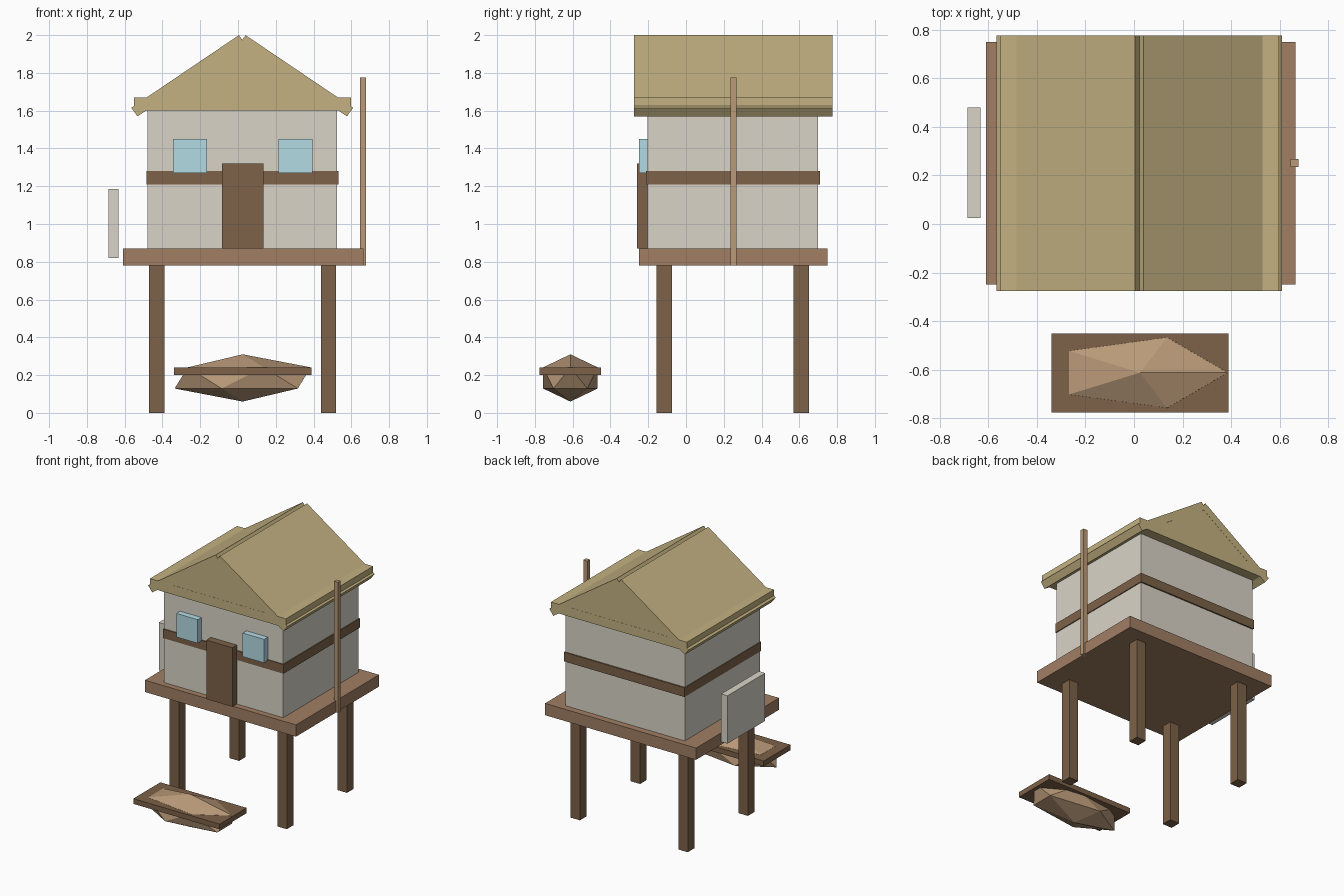
import bpy, bmesh

if "Cube" in bpy.data.objects:
    bpy.data.objects.remove(bpy.data.objects["Cube"])


def material(name, r, g, b):
    # sRGB 0-255 to linear viewport colour
    m = bpy.data.materials.new(name)
    m.diffuse_color = [(c / 255) ** 2.2 for c in (r, g, b)] + [1]
    m.use_nodes = True
    m.node_tree.nodes["Principled BSDF"].inputs["Base Color"].default_value = m.diffuse_color
    return m


DARK = material("dark_wood", 124, 98, 74)
DECK = material("deck_wood", 160, 126, 100)
LIGHT = material("light_wood", 184, 152, 120)
WALL = material("plaster", 216, 211, 198)
THATCH = material("thatch", 194, 176, 128)
GLASS = material("glass", 178, 218, 228)


def finish(name, bm, mat):
    bmesh.ops.recalc_face_normals(bm, faces=bm.faces)
    me = bpy.data.meshes.new(name)
    bm.to_mesh(me)
    bm.free()
    me.materials.append(mat)
    ob = bpy.data.objects.new(name, me)
    bpy.context.collection.objects.link(ob)
    return ob


def prism(name, profile, y0, y1, mat):
    # extrude an (x, z) outline along y
    bm = bmesh.new()
    face = bm.faces.new([bm.verts.new((x, y0, z)) for x, z in profile])
    ext = bmesh.ops.extrude_face_region(bm, geom=[face])
    verts = [v for v in ext["geom"] if isinstance(v, bmesh.types.BMVert)]
    bmesh.ops.translate(bm, verts=verts, vec=(0, y1 - y0, 0))
    return finish(name, bm, mat)


def box(name, x0, x1, y0, y1, z0, z1, mat):
    return prism(name, [(x0, z0), (x1, z0), (x1, z1), (x0, z1)], y0, y1, mat)


CX = 0.0225  # centre line of the house

# Stilts and platform
for side, x in (("left", -0.47), ("right", 0.44)):
    for end, y in (("front", -0.155), ("back", 0.57)):
        box(f"{end}_{side}_stilt", x, x + 0.08, y, y + 0.08, 0, 0.78, DARK)
box("platform", -0.61, 0.664, -0.25, 0.75, 0.78, 0.87, DECK)

# House body with trim band, door and windows
box("house_walls", -0.48, 0.525, -0.205, 0.70, 0.87, 1.61, WALL)
box("trim_band", -0.485, 0.532, -0.212, 0.71, 1.21, 1.28, DARK)
box("door", -0.085, 0.135, -0.26, -0.20, 0.87, 1.32, DARK)
for side, x in (("left", -0.345), ("right", 0.215)):
    box(f"{side}_window", x, x + 0.18, -0.25, -0.20, 1.27, 1.45, GLASS)

# Roof: flat base, gable infill and two sloping slabs
Y0, Y1 = -0.275, 0.775
box("roof_base", -0.55, 0.597, Y0, Y1, 1.60, 1.67, THATCH)
prism("gable_fill", [(CX - 0.48, 1.62), (CX + 0.48, 1.62), (CX, 1.945)],
      Y0 + 0.001, Y1 - 0.001, THATCH)
slab = [(-0.0175, 2.0), (-0.5875, 1.615), (-0.5545, 1.57), (0.0155, 1.952)]
for side, s in (("left", 1), ("right", -1)):
    prism(f"{side}_roof_slab", [(CX + s * x, z) for x, z in slab], Y0, Y1, THATCH)

# Side pole and hanging panel
box("side_pole", 0.645, 0.678, 0.235, 0.267, 0.78, 1.775, LIGHT)
box("side_panel", -0.685, -0.632, 0.025, 0.48, 0.82, 1.185, WALL)

# Boat: faceted hull with a flat deck board
bm = bmesh.new()
bmesh.ops.create_icosphere(bm, subdivisions=1, radius=1)
bmesh.ops.scale(bm, verts=bm.verts, vec=(0.403, 0.17, 0.125))
bmesh.ops.translate(bm, verts=bm.verts, vec=(0.025, -0.612, 0.185))
finish("boat_hull", bm, LIGHT)
box("boat_deck", -0.34, 0.388, -0.775, -0.45, 0.20, 0.24, DARK)
